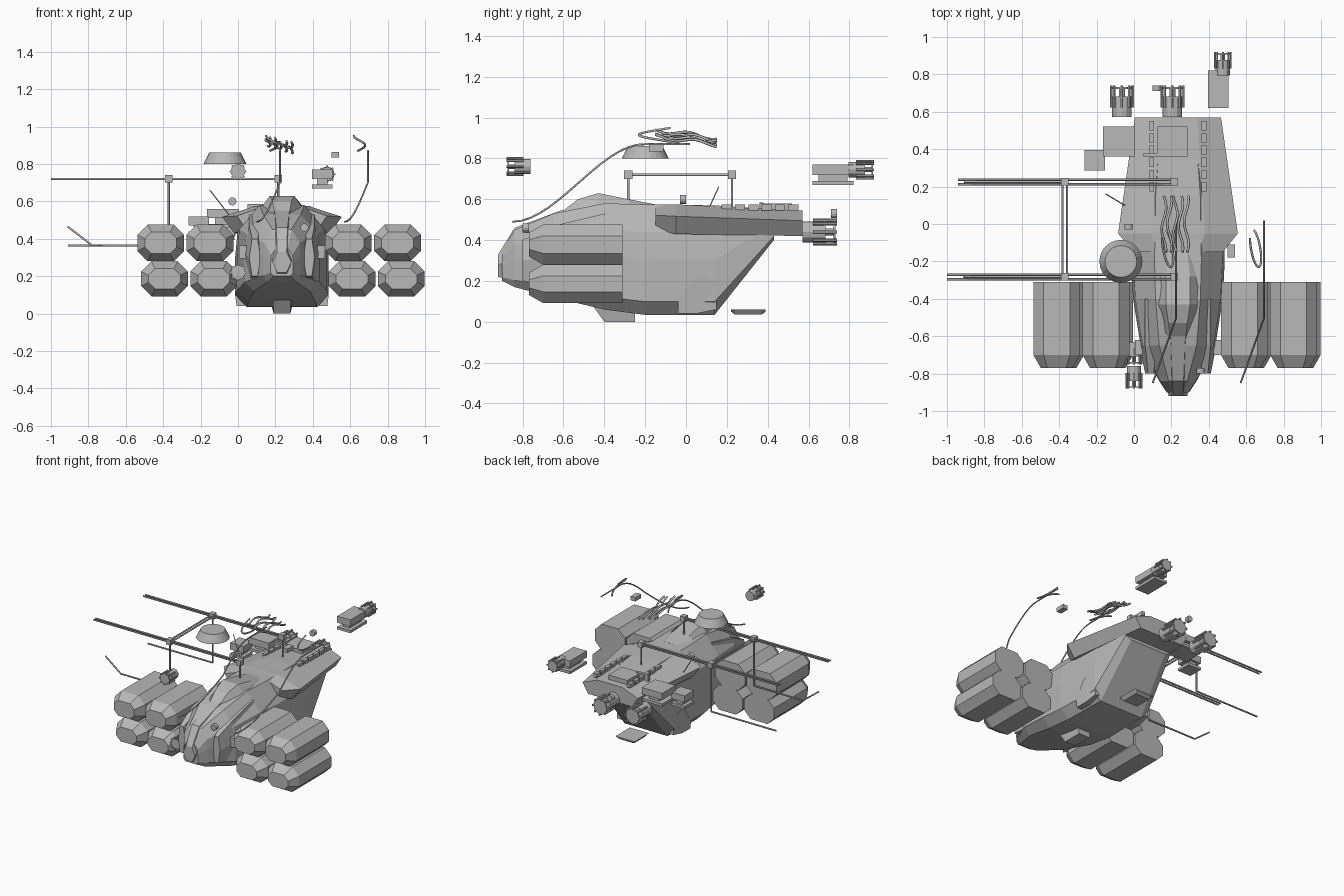
import bpy, bmesh, math, random
from mathutils import Vector, Matrix

cube = bpy.data.objects.get("Cube")
if cube:
    bpy.data.objects.remove(cube)

grey = bpy.data.materials.new("hull_grey")
grey.use_nodes = True
grey.diffuse_color = (0.48, 0.48, 0.48, 1)
grey.node_tree.nodes["Principled BSDF"].inputs["Base Color"].default_value = grey.diffuse_color

CENTRE = 0.235  # the hull sits off the middle of the whole model
SIDES = {"left": 1, "right": -1}
BACK, FRONT = Vector((0, 1, 0)), Vector((0, -1, 0))
UP = Vector((0, 0, 1))


def finish(name, bm):
    bmesh.ops.recalc_face_normals(bm, faces=bm.faces)
    mesh = bpy.data.meshes.new(name)
    bm.to_mesh(mesh)
    bm.free()
    mesh.materials.append(grey)
    ob = bpy.data.objects.new(name, mesh)
    bpy.context.collection.objects.link(ob)
    return ob


def skin(name, rings):
    bm = bmesh.new()
    rows = [[bm.verts.new(point) for point in ring] for ring in rings]
    for near, far in zip(rows, rows[1:]):
        for i in range(len(near)):
            bm.faces.new((near[i - 1], near[i], far[i], far[i - 1]))
    bm.faces.new(rows[0])
    bm.faces.new(rows[-1])
    return finish(name, bm)


def loft(name, outline, stations, centre=CENTRE):
    # outline: half section as fractions of width and height
    # station: y, half width, bottom and top
    rings = []
    for y, width, bottom, top in stations:
        half = [(width * across, bottom + (top - bottom) * high) for across, high in outline]
        rings.append([(centre + x, y, z) for x, z in half] + [(centre - x, y, z) for x, z in reversed(half)])
    return skin(name, rings)


def add_box(bm, centre, size):
    matrix = Matrix.Translation(centre) @ Matrix.Diagonal(Vector(size).to_4d())
    bmesh.ops.create_cube(bm, size=1, matrix=matrix)


def box(name, centre, size):
    bm = bmesh.new()
    add_box(bm, centre, size)
    return finish(name, bm)


def add_cylinder(bm, start, end, radius, end_radius=None, sides=12):
    axis = end - start
    matrix = Matrix.Translation((start + end) / 2) @ axis.to_track_quat("Z", "Y").to_matrix().to_4x4()
    bmesh.ops.create_cone(bm, cap_ends=True, segments=sides, radius1=radius,
                          radius2=end_radius or radius, depth=axis.length, matrix=matrix)


def tube(name, points, radius=0.006):
    curve = bpy.data.curves.new(name, "CURVE")
    curve.dimensions = "3D"
    curve.bevel_depth = radius
    curve.bevel_resolution = 1
    curve.use_fill_caps = True
    spline = curve.splines.new("POLY")
    spline.points.add(len(points) - 1)
    for spot, point in zip(spline.points, points):
        spot.co = Vector(point).to_4d()
    curve.materials.append(grey)
    ob = bpy.data.objects.new(name, curve)
    bpy.context.collection.objects.link(ob)
    bpy.ops.object.select_all(action="DESELECT")
    ob.select_set(True)
    bpy.context.view_layer.objects.active = ob
    bpy.ops.object.convert(target="MESH")


# hull: nose, cockpit, body and sloping tail
loft("hull", ((0.5, 1), (0.95, 0.75), (1, 0.5), (1, 0.12), (0.75, 0)), (
    (-0.9, 0.06, 0.2, 0.35),
    (-0.84, 0.1, 0.17, 0.45),
    (-0.65, 0.2, 0.12, 0.53),
    (-0.4, 0.24, 0.06, 0.58),
    (-0.2, 0.25, 0.034, 0.575),
    (0.14, 0.24, 0.034, 0.57),
    (0.43, 0.2, 0.4, 0.55)))
# flared deck over the rear half
loft("wing_deck", ((0.45, 1), (1, 0.6), (0.8, 0)), (
    (-0.15, 0.24, 0.45, 0.57),
    (-0.05, 0.32, 0.43, 0.575),
    (0.57, 0.23, 0.42, 0.545)))
# engine hump behind the canopy
loft("engine_hump", ((0.5, 1), (1, 0)), (
    (-0.62, 0.08, 0.5, 0.53),
    (-0.53, 0.1, 0.5, 0.6),
    (-0.43, 0.13, 0.54, 0.63),
    (-0.28, 0.13, 0.55, 0.6),
    (-0.15, 0.1, 0.55, 0.575)))
# nose intake, chin turret and belly hatch
diamond = ((0.5, 1), (1, 0.5), (0.5, 0))
tray = ((1, 1), (0.75, 0))
loft("nose_intake", diamond, ((-0.92, 0.05, 0.22, 0.33), (-0.84, 0.06, 0.2, 0.46), (-0.6, 0.08, 0.3, 0.55)))
loft("chin_turret", tray, ((-0.45, 0.06, 0.07, 0.1), (-0.4, 0.06, 0, 0.1), (-0.25, 0.06, 0, 0.06)))
loft("belly_hatch", tray, ((0.22, 0.08, 0.05, 0.06), (0.24, 0.08, 0.035, 0.06),
                           (0.37, 0.08, 0.035, 0.06), (0.39, 0.08, 0.05, 0.06)))

# paired cheeks, fairings, side pods and deck rails
for side, sign in SIDES.items():
    loft(side + "_cheek", diamond, ((-0.8, 0.03, 0.2, 0.4), (-0.65, 0.06, 0.18, 0.47), (-0.4, 0.06, 0.2, 0.53)),
         CENTRE + sign * 0.145)
    loft(side + "_fairing", tray, ((-0.04, 0.03, 0.04, 0.1), (0.05, 0.03, 0.04, 0.23), (0.15, 0.02, 0.06, 0.2)),
         CENTRE + sign * 0.22)
    box(side + "_side_pod", (CENTRE + sign * 0.21, -0.66, 0.33), (0.04, 0.08, 0.07))
    bm = bmesh.new()
    for step in range(6):
        add_box(bm, (CENTRE + sign * 0.14, 0.2 + step * 0.065, 0.56), (0.026, 0.05, 0.03))
    finish(side + "_deck_rail", bm)


# octagonal cargo pods with tapered noses
def pod_ring(x, y, z, height, inset):
    width, cut = 0.125 - inset, 0.055 - inset / 2
    height -= inset
    corner = [(width, height - cut), (width - cut, height), (cut - width, height), (-width, height - cut)]
    return [(x + sign * across, y, z + sign * up) for sign in SIDES.values() for across, up in corner]


for row, middle, z, height in (("upper", 0.22, 0.378, 0.098), ("lower", 0.24, 0.186, 0.094)):
    for side, sign in SIDES.items():
        for place, offset in (("inner", 0.37), ("outer", 0.633)):
            stages = ((-0.77, 0.04), (-0.7, 0), (-0.31, 0))
            skin(f"{row}_{side}_{place}_cargo_pod",
                 [pod_ring(middle + sign * offset, y, z, height, inset) for y, inset in stages])


# rotary guns: drum, spindle, two rings and a circle of barrels
def gun(name, mouth, direction, radius):
    bm = bmesh.new()
    reach = direction * radius * 2.6
    base = Vector(mouth) - reach
    add_cylinder(bm, base, base + reach * 0.6, radius * 0.8)
    add_cylinder(bm, base, base + reach * 0.95, radius / 4)
    for ring in (0.6, 0.9):
        add_cylinder(bm, base + reach * ring, base + reach * (ring + 0.06), radius * 0.85)
    for barrel in range(8):
        angle = barrel * math.tau / 8
        offset = Vector((math.cos(angle), 0, math.sin(angle))) * radius * 0.88
        add_cylinder(bm, base + offset + reach * 0.3, base + offset + reach, radius / 8, sides=6)
    finish(name, bm)


gun("rear_gun_right", (-0.065, 0.74, 0.44), BACK, 0.065)
gun("rear_gun_left", (0.205, 0.74, 0.44), BACK, 0.065)
gun("raised_rear_gun", (0.475, 0.92, 0.745), BACK, 0.048)
gun("raised_front_gun", (0, -0.88, 0.76), FRONT, 0.046)
gun("lower_front_gun", (0, -0.75, 0.22), FRONT, 0.046)


# gun mounts: body, waist and foot
def mount(name, x, y, top, width, length):
    bm = bmesh.new()
    add_box(bm, (x, y, top - 0.025), (width, length, 0.05))
    add_box(bm, (x, y, top - 0.05), (width / 2, length * 0.7, 0.08))
    add_box(bm, (x, y, top - 0.09), (width, length, 0.02))
    finish(name, bm)


mount("raised_gun_mount", 0.45, 0.72, 0.77, 0.11, 0.2)
mount("right_gun_mount", -0.08, 0.44, 0.56, 0.17, 0.16)
mount("left_gun_mount", 0.205, 0.44, 0.58, 0.16, 0.16)
mount("small_mount", -0.21, 0.34, 0.52, 0.11, 0.11)
box("deck_latch", (0.1, 0.37, 0.56), (0.1, 0.02, 0.05))
box("small_block", (0.52, -0.145, 0.85), (0.04, 0.07, 0.03))

# radar drum and lamps
bm = bmesh.new()
foot = Vector((-0.07, -0.2, 0.8))
add_cylinder(bm, foot, foot + UP * 0.06, 0.115, 0.085, sides=24)
finish("radar_drum", bm)
for name, place in (("deck_lamp", (-0.03, 0, 0.6)), ("tail_lamp", (0.12, 0.74, 0.53)),
                    ("cockpit_lamp", (0.355, -0.77, 0.46))):
    bm = bmesh.new()
    add_cylinder(bm, Vector(place), Vector(place) + FRONT * 0.03, 0.022)
    finish(name, bm)

# antenna frame: paired booms, posts, joints and cross bars
inner, outer, high, low = 0.215, -0.37, 0.72, 0.365
frame = {"front": (-0.283, -1), "rear": (0.225, -0.94)}
for place, (y, tip) in frame.items():
    for shift in (-0.012, 0.012):
        tube(place + "_boom", [(tip, y + shift, high), (inner, y + shift, high)])
    tube(place + "_inner_post", [(inner, y, high), (inner, y, 0.55)])
    tube(place + "_outer_post", [(outer, y, high), (outer, y, low)])
    for x in (inner, outer):
        box(place + "_joint", (x, y, high), (0.04, 0.04, 0.04))
    bend = -0.78
    rise = 0.1 if place == "front" else 0
    tube(place + "_low_boom", [(-0.91, y, low + rise), (bend, y, low), (outer, y, low)])
for shift in (-0.012, 0.012):
    tube("cross_bar", [(outer + shift, y, high) for y, tip in frame.values()])
tube("twig_antenna", [(-0.15, 0.16, 0.66), (-0.05, 0.1, 0.53)], 0.003)

# whip cables rising in an S curve, each ending in a hanging loop
steps = [i / 20 for i in range(21)]
for place, shift in (("centre", 0), ("left", 0.47)):
    path, loop = [], []
    for t in steps:
        climb = min(1, t * 1.35)
        ease = climb * climb * (3 - 2 * climb)
        path.append((shift + 0.1 + 0.125 * min(1, t * 2.5), -0.85 + t * 0.87, 0.49 + ease * 0.38))
        angle = t * math.pi * 1.6
        loop.append((shift + 0.18 - 0.03 * math.cos(angle), -0.13 + 0.1 * math.cos(angle + 1),
                     0.95 - t * 0.08))
    tube(place + "_cable", path, 0.005)
    tube(place + "_cable_loop", loop)

# tangled cable ends above the deck
random.seed(4)
for strand in range(5):
    phase = random.uniform(0, math.tau)
    tube("tangled_cable", [(0.16 + strand * 0.03 + 0.012 * math.sin(phase + t * 8), -0.15 + t * 0.3,
                            0.94 - t * 0.04 - strand * 0.008 + 0.01 * math.cos(phase + t * 9))
                           for t in steps], 0.007)
